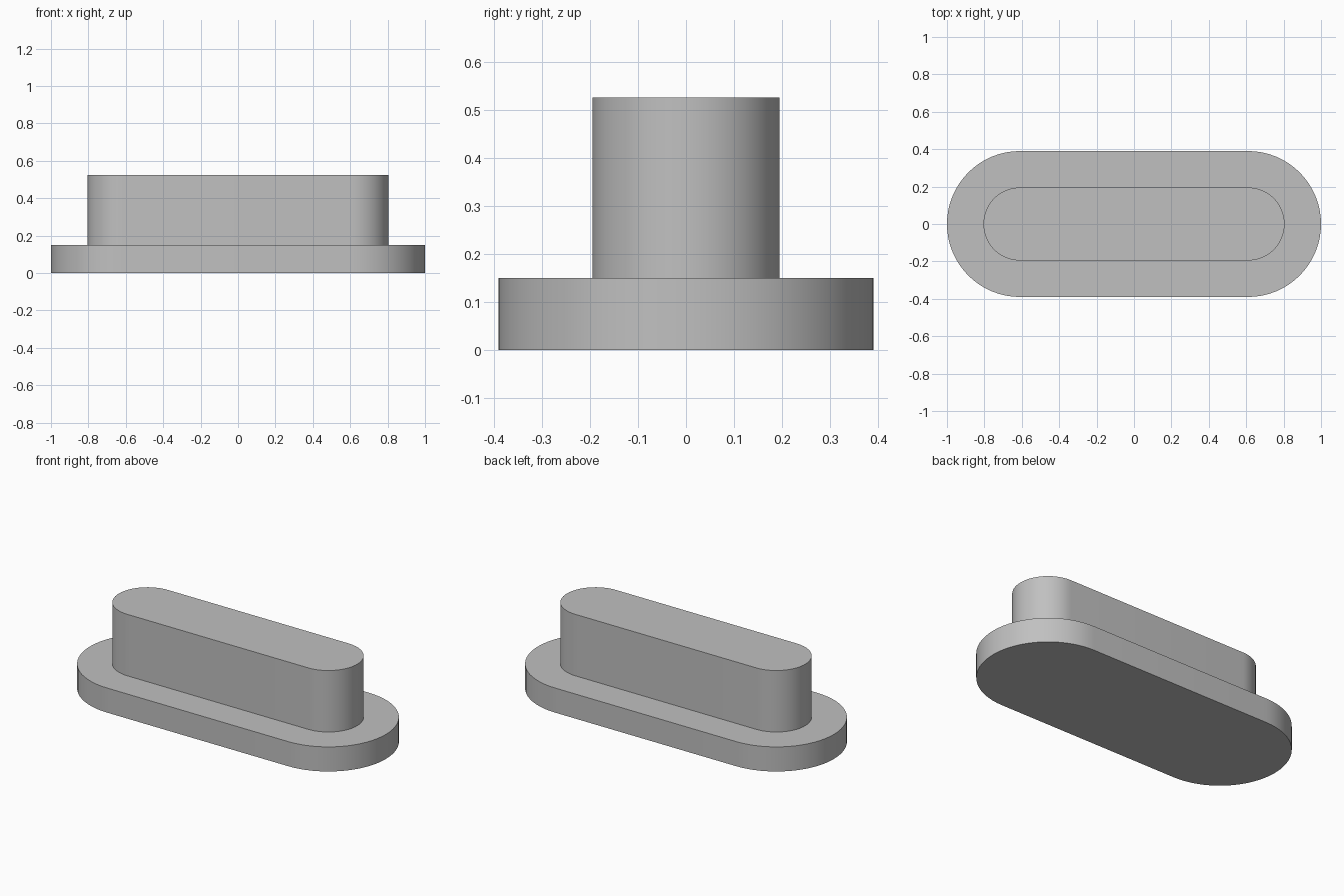
import bpy
import bmesh
import math

cube = bpy.data.objects.get("Cube")
if cube:
    bpy.data.objects.remove(cube, do_unlink=True)

END_X = 0.61        # centre of each rounded end
FLANGE_R = 0.39
BODY_R = 0.195
FLANGE_TOP = 0.15
BODY_TOP = 0.525
SEGMENTS = 32       # per rounded end

grey = bpy.data.materials.new("plain_grey")
grey.use_nodes = True
colour = (0.53, 0.53, 0.53, 1)
grey.diffuse_color = colour
grey.node_tree.nodes["Principled BSDF"].inputs["Base Color"].default_value = colour


def slot_ring(bm, radius, z):
    """Loop of vertices around a slot shape with two rounded ends."""
    ring = []
    for side in (1, -1):
        for i in range(SEGMENTS + 1):
            a = math.pi * (i / SEGMENTS - 0.5)
            ring.append(bm.verts.new((side * (END_X + radius * math.cos(a)),
                                      side * radius * math.sin(a), z)))
    return ring


# Flange with the raised slot-shaped boss, as one closed solid
bm = bmesh.new()
rings = [slot_ring(bm, r, z) for r, z in (
    (FLANGE_R, 0), (FLANGE_R, FLANGE_TOP),
    (BODY_R, FLANGE_TOP), (BODY_R, BODY_TOP))]
for low, high in zip(rings, rings[1:]):
    for i in range(len(low)):
        j = (i + 1) % len(low)
        bm.faces.new((low[i], low[j], high[j], high[i]))
bm.faces.new(rings[0][::-1])
bm.faces.new(rings[-1])
bmesh.ops.recalc_face_normals(bm, faces=bm.faces)

mesh = bpy.data.meshes.new("flanged_slot_boss")
bm.to_mesh(mesh)
bm.free()
mesh.materials.append(grey)
boss = bpy.data.objects.new("flanged_slot_boss", mesh)
bpy.context.collection.objects.link(boss)

# Smooth round ends, crisp rims
bpy.ops.object.select_all(action='DESELECT')
boss.select_set(True)
bpy.context.view_layer.objects.active = boss
bpy.ops.object.shade_smooth_by_angle(angle=math.radians(30))
